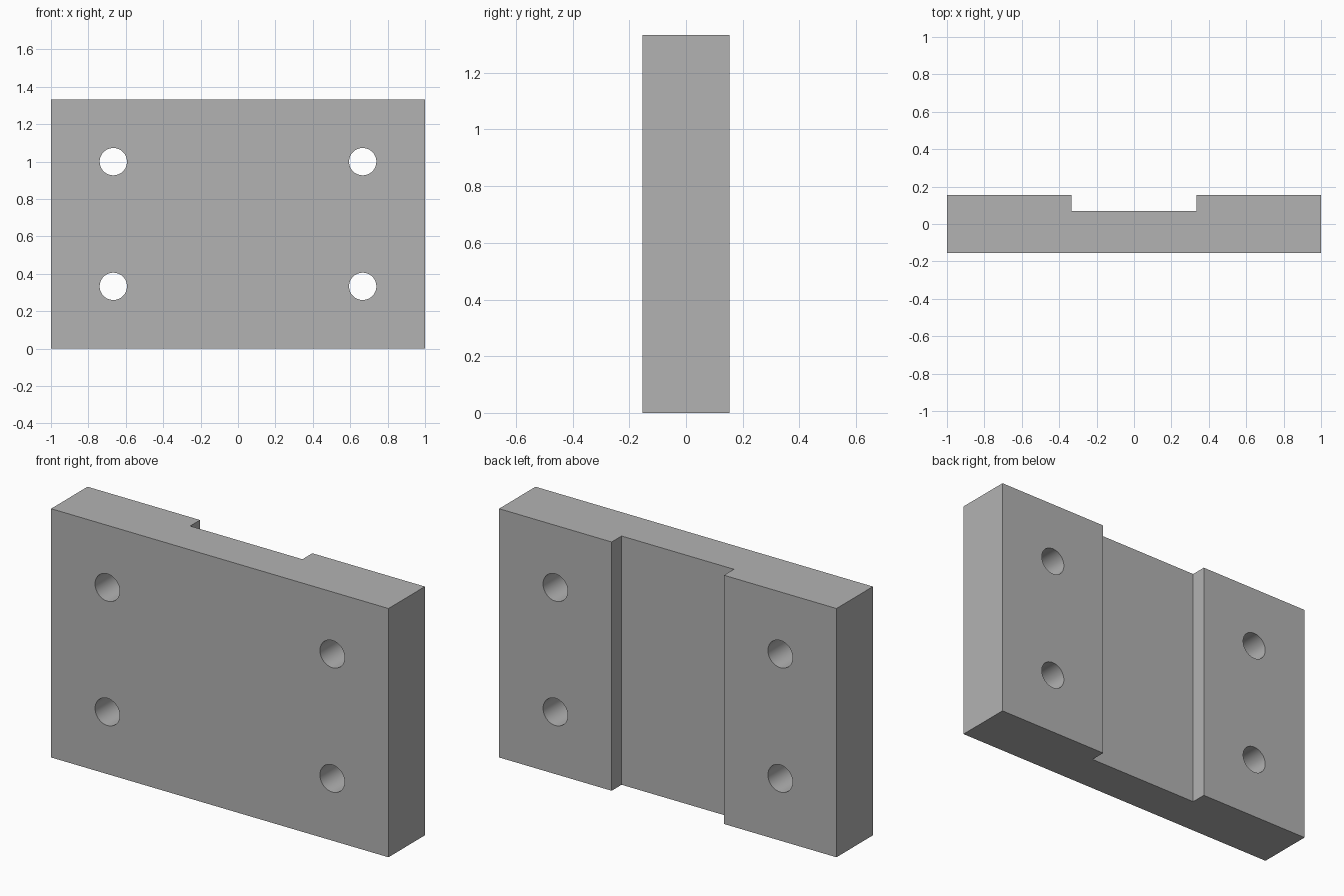
import bpy
import bmesh
import math

WIDTH, HEIGHT = 2.0, 1.333
FRONT, BACK = -0.154, 0.154
GROOVE_HALF, GROOVE_FLOOR = 0.333, 0.07
HOLE_RADIUS = 0.073

old = bpy.data.objects.get("Cube")
if old:
    bpy.data.objects.remove(old, do_unlink=True)

grey = bpy.data.materials.new("plain_grey")
grey.use_nodes = True
colour = (0.45, 0.45, 0.45, 1)
grey.diffuse_color = colour
grey.node_tree.nodes["Principled BSDF"].inputs["Base Color"].default_value = colour

# Plate: grooved cross-section extruded upwards
half = WIDTH / 2
profile = [(-half, FRONT), (half, FRONT), (half, BACK), (GROOVE_HALF, BACK),
           (GROOVE_HALF, GROOVE_FLOOR), (-GROOVE_HALF, GROOVE_FLOOR),
           (-GROOVE_HALF, BACK), (-half, BACK)]
bm = bmesh.new()
base = bm.faces.new([bm.verts.new((x, y, 0)) for x, y in profile])
extruded = bmesh.ops.extrude_face_region(bm, geom=[base], use_keep_orig=True)
top = [v for v in extruded["geom"] if isinstance(v, bmesh.types.BMVert)]
bmesh.ops.translate(bm, verts=top, vec=(0, 0, HEIGHT))
bmesh.ops.recalc_face_normals(bm, faces=bm.faces)
mesh = bpy.data.meshes.new("mounting_plate")
bm.to_mesh(mesh)
bm.free()
mesh.materials.append(grey)
plate = bpy.data.objects.new("mounting_plate", mesh)
bpy.context.collection.objects.link(plate)

# Four bolt holes drilled front to back
for x in (-WIDTH / 3, WIDTH / 3):
    for z in (HEIGHT / 4, HEIGHT * 3 / 4):
        bpy.ops.mesh.primitive_cylinder_add(vertices=64, radius=HOLE_RADIUS, depth=1,
                                            location=(x, 0, z),
                                            rotation=(math.pi / 2, 0, 0))
        cutter = bpy.context.object
        cutter.name = "hole_cutter"
        cutter.hide_render = True
        cutter.data.materials.append(grey)
        cut = plate.modifiers.new("bolt_hole", "BOOLEAN")
        cut.operation = "DIFFERENCE"
        cut.solver = "EXACT"
        cut.object = cutter
        bpy.ops.object.select_all(action="DESELECT")
        bpy.context.view_layer.objects.active = plate
        plate.select_set(True)
        bpy.ops.object.modifier_apply(modifier=cut.name)
        bpy.data.objects.remove(cutter, do_unlink=True)

# Smooth hole walls, crisp plate edges
bpy.ops.object.shade_smooth_by_angle(angle=math.radians(30))
